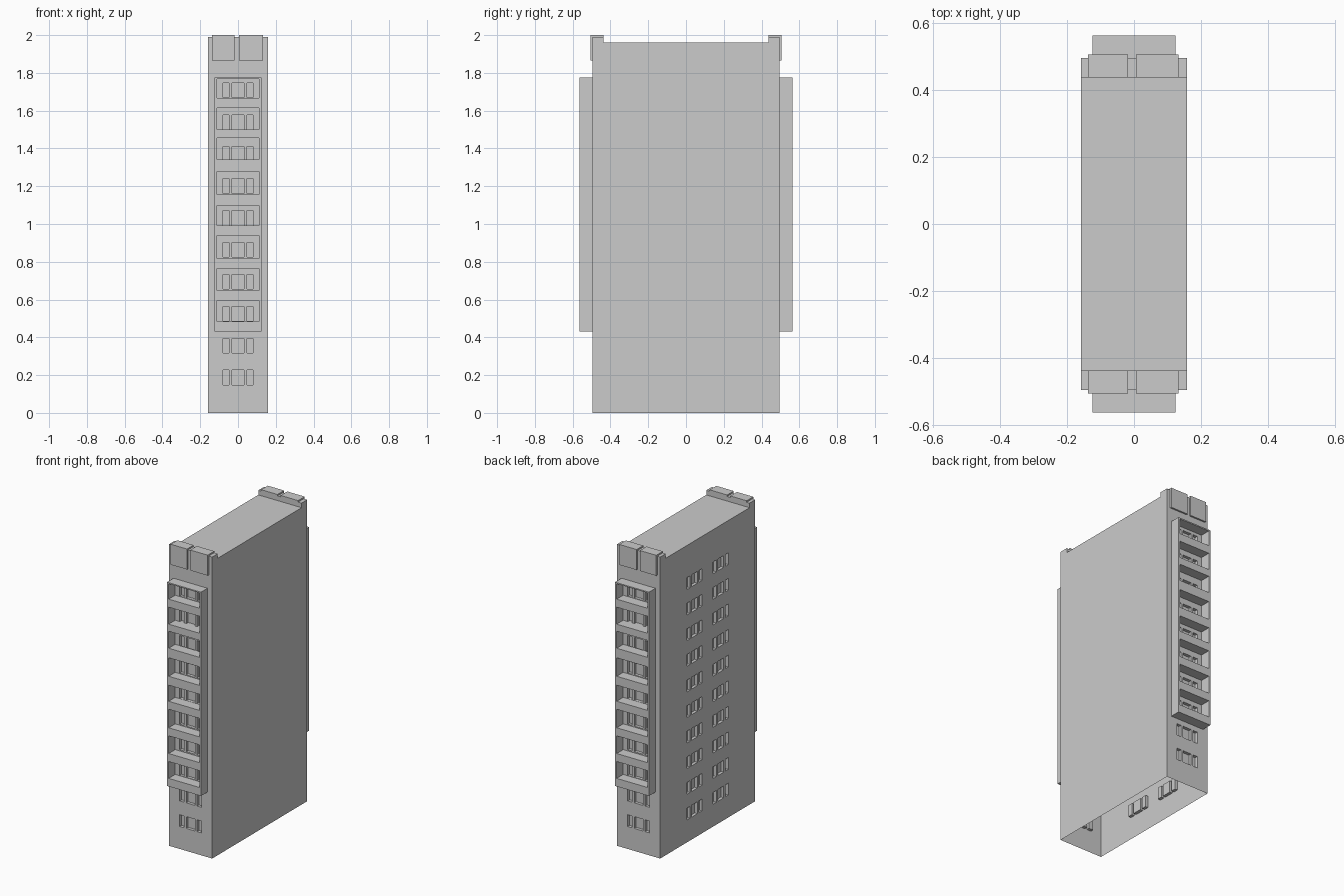
import bpy, bmesh
from mathutils import Vector

if "Cube" in bpy.data.objects:
    bpy.data.objects.remove(bpy.data.objects["Cube"])

HX, HY = 0.158, 0.495          # half width / half depth of the tower
ROOF, TOP, LIP = 1.96, 1.99, 0.437
DEPTH = 0.02                   # window recess
ROWS = [(0.187 + 0.169 * i - 0.039, 0.187 + 0.169 * i + 0.039) for i in range(10)]
PANES = [(-0.079, -0.047), (-0.031, 0.031), (0.047, 0.079)]


def finish(bm, name):
    bmesh.ops.remove_doubles(bm, verts=bm.verts, dist=1e-5)
    bmesh.ops.recalc_face_normals(bm, faces=bm.faces)
    bmesh.ops.dissolve_limit(bm, angle_limit=0.01, verts=bm.verts, edges=bm.edges)
    bmesh.ops.triangulate(bm, faces=[f for f in bm.faces if len(f.verts) > 4])
    mesh = bpy.data.meshes.new(name)
    bm.to_mesh(mesh)
    bm.free()
    obj = bpy.data.objects.new(name, mesh)
    bpy.context.collection.objects.link(obj)
    return obj


def face(bm, pts):
    return bm.faces.new([bm.verts.new(p) for p in pts])


def panel(bm, us, vs, holes, place, recess=0, skip=lambda u, v: False):
    """Flat grid with rectangular holes; holes get a recessed box if recess > 0."""
    us = sorted(set(us) | {u for h in holes for u in h[0]})
    vs = sorted(set(vs) | {v for h in holes for v in h[1]})
    made = []
    for u0, u1 in zip(us, us[1:]):
        for v0, v1 in zip(vs, vs[1:]):
            cu, cv = (u0 + u1) / 2, (v0 + v1) / 2
            if skip(cu, cv) or any(h[0][0] < cu < h[0][1] and h[1][0] < cv < h[1][1] for h in holes):
                continue
            made.append(face(bm, [place(u0, v0, 0), place(u1, v0, 0), place(u1, v1, 0), place(u0, v1, 0)]))
    if recess:
        for (u0, u1), (v0, v1) in holes:
            ring = [(u0, v0), (u1, v0), (u1, v1), (u0, v1)]
            face(bm, [place(u, v, recess) for u, v in ring])
            for a, b in zip(ring, ring[1:] + ring[:1]):
                face(bm, [place(*a, 0), place(*b, 0), place(*b, recess), place(*a, recess)])
    return made


# Tower shell: windows on the front, back and left, blank right wall, open bottom
bm = bmesh.new()
zcuts = [0, ROOF, TOP] + [z for r in ROWS for z in r]
end_holes = [(p, r) for p in PANES for r in ROWS]
side_holes = [((c + p[0], c + p[1]), r) for c in (-0.137, 0.137) for p in PANES for r in ROWS]
for s in (-1, 1):
    panel(bm, [-HX, HX], zcuts, end_holes, lambda u, v, d, s=s: (u, s * (HY - d), v), DEPTH)
    panel(bm, [-HY, -LIP, LIP, HY], zcuts, side_holes if s < 0 else [],
          lambda u, v, d, s=s: (s * (HX - d), u, v), DEPTH,
          lambda u, v: v > ROOF and abs(u) < LIP)
# Roof and end parapets
prof = [(-HY, TOP), (-LIP, TOP), (-LIP, ROOF), (LIP, ROOF), (LIP, TOP), (HY, TOP)]
for (y0, z0), (y1, z1) in zip(prof, prof[1:]):
    face(bm, [(-HX, y0, z0), (HX, y0, z0), (HX, y1, z1), (-HX, y1, z1)])
finish(bm, "tower_shell")

# Balcony frames on the front and back
OPENINGS = [(0.483, 0.594), (0.647, 0.764), (0.817, 0.939), (0.992, 1.098),
            (1.157, 1.279), (1.342, 1.454), (1.501, 1.613), (1.666, 1.767)]
for s, end in ((-1, "front"), (1, "back")):
    bm = bmesh.new()
    faces = panel(bm, [-0.124, 0.124], [0.43, 1.775], [((-0.112, 0.112), o) for o in OPENINGS],
                  lambda u, v, d, s=s: (u, s * 0.563, v))
    bmesh.ops.remove_doubles(bm, verts=bm.verts, dist=1e-5)
    ext = bmesh.ops.extrude_face_region(bm, geom=bm.faces[:], use_keep_orig=True)
    bmesh.ops.translate(bm, vec=Vector((0, -s * (0.563 - HY), 0)),
                        verts=[g for g in ext["geom"] if isinstance(g, bmesh.types.BMVert)])
    finish(bm, end + "_balcony_frame")

    # Pair of L-shaped caps hooked over the parapet
    cap = [(HY - 0.001, 1.865), (0.506, 1.865), (0.506, 2.0), (LIP, 2.0),
           (LIP, TOP - 0.001), (HY - 0.001, TOP - 0.001)]
    for side, x0, x1 in (("left", -0.137, -0.018), ("right", 0.006, 0.133)):
        bm = bmesh.new()
        f = face(bm, [(x0, s * y, z) for y, z in cap])
        ext = bmesh.ops.extrude_face_region(bm, geom=[f], use_keep_orig=True)
        bmesh.ops.translate(bm, vec=Vector((x1 - x0, 0, 0)),
                            verts=[g for g in ext["geom"] if isinstance(g, bmesh.types.BMVert)])
        finish(bm, f"{end}_parapet_cap_{side}")
